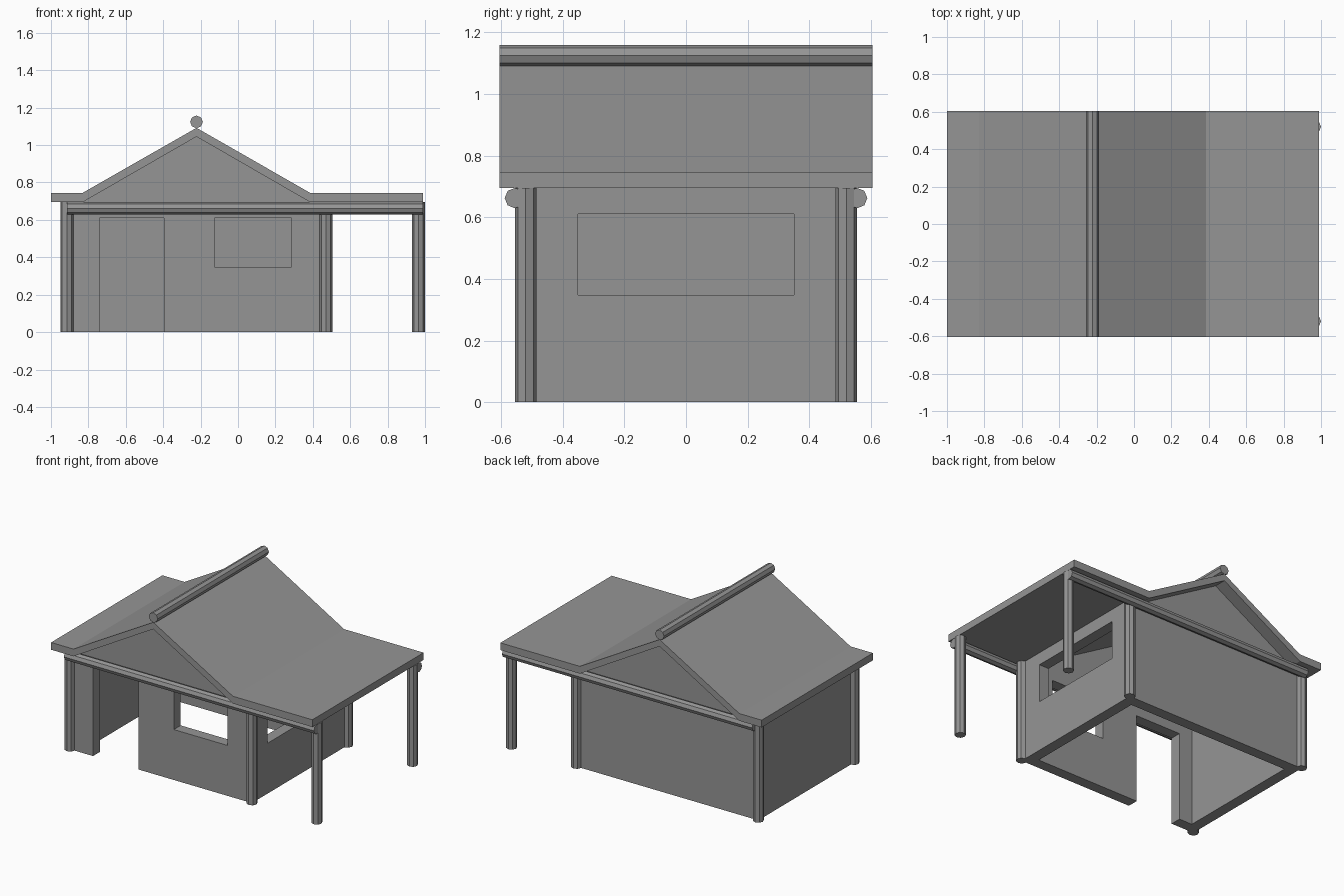
import bpy, bmesh, math
from mathutils import Vector

cube = bpy.data.objects.get("Cube")
if cube:
    bpy.data.objects.remove(cube, do_unlink=True)

GREY = (0.3, 0.3, 0.3, 1)
mat = bpy.data.materials.new("plain grey")
mat.use_nodes = True
mat.diffuse_color = GREY
mat.node_tree.nodes["Principled BSDF"].inputs["Base Color"].default_value = GREY


def add_object(name, bm):
    bmesh.ops.recalc_face_normals(bm, faces=bm.faces)
    mesh = bpy.data.meshes.new(name)
    bm.to_mesh(mesh)
    bm.free()
    mesh.materials.append(mat)
    obj = bpy.data.objects.new(name, mesh)
    bpy.context.collection.objects.link(obj)
    return obj


def prism(name, profile, half_depth):
    """Extrude an x-z profile along y, centred on y = 0."""
    bm = bmesh.new()
    face = bm.faces.new([bm.verts.new((x, -half_depth, z)) for x, z in profile])
    out = bmesh.ops.extrude_face_region(bm, geom=[face])
    moved = [v for v in out["geom"] if isinstance(v, bmesh.types.BMVert)]
    bmesh.ops.translate(bm, verts=moved, vec=(0, 2 * half_depth, 0))
    return add_object(name, bm)


def box(name, low, high):
    bm = bmesh.new()
    bmesh.ops.create_cube(bm, size=1)
    low, high = Vector(low), Vector(high)
    for v in bm.verts:
        v.co = (low + high) / 2 + v.co * (high - low)
    return add_object(name, bm)


def pole(name, start, end, radius):
    """Eight-sided pole between two points."""
    start, end = Vector(start), Vector(end)
    bm = bmesh.new()
    bmesh.ops.create_cone(bm, cap_ends=True, segments=8, radius1=radius,
                          radius2=radius, depth=(end - start).length)
    turn = Vector((0, 0, 1)).rotation_difference(end - start).to_matrix()
    bmesh.ops.rotate(bm, verts=bm.verts, matrix=turn)
    bmesh.ops.translate(bm, verts=bm.verts, vec=(start + end) / 2)
    return add_object(name, bm)


def cut(target, cutter):
    cutter.hide_render = True
    mod = target.modifiers.new("cut", "BOOLEAN")
    mod.operation = "DIFFERENCE"
    mod.solver = "EXACT"
    mod.object = cutter
    bpy.context.view_layer.objects.active = target
    bpy.ops.object.modifier_apply(modifier=mod.name)
    bpy.data.objects.remove(cutter, do_unlink=True)


# Main dimensions
LEFT, RIGHT, WALL_Y, THICK = -0.915, 0.47, 0.52, 0.075
EAVE, RIDGE_X, ROOF_Y = 0.695, -0.222, 0.605

# Roof: folded slab with flat eaves, longer over the open porch
under = [(0.385, EAVE), (RIDGE_X, 1.045), (-0.83, EAVE)]
over = [(-1, 0.745), (-0.83, 0.745), (RIDGE_X, 1.092), (0.385, 0.745), (0.99, 0.745)]
prism("roof", over + [(0.99, EAVE)] + under + [(-1, EAVE)], ROOF_Y)
pole("ridge_pole", (RIDGE_X, -ROOF_Y, 1.124), (RIDGE_X, ROOF_Y, 1.124), 0.034)

# Walls: gabled shell, open below and up into the roof
walls = prism("walls", [(LEFT, 0), (RIGHT, 0), (RIGHT, EAVE)] + under + [(LEFT, EAVE)], WALL_Y)
inner_y = WALL_Y - THICK
cut(walls, box("room_cutter", (LEFT + THICK, -inner_y, -0.1), (RIGHT - THICK, inner_y, 1.2)))
cut(walls, box("door_cutter", (-0.74, -0.6, -0.1), (-0.395, -0.4, 0.61)))
cut(walls, box("front_window_cutter", (-0.125, -0.6, 0.347), (0.285, -0.4, 0.61)))
cut(walls, box("side_window_cutter", (0.35, -0.35, 0.347), (0.6, 0.35, 0.61)))

# Posts and eave beams, front and back
for side, sign in (("front", -1), ("back", 1)):
    for label, x in (("right", LEFT), ("middle", RIGHT), ("left", 0.965)):
        pole(f"{side}_{label}_post", (x, sign * WALL_Y, 0), (x, sign * WALL_Y, EAVE), 0.035)
    y = sign * 0.555
    pole(f"{side}_beam", (LEFT, y, 0.662), (0.99, y, 0.662), 0.033)
